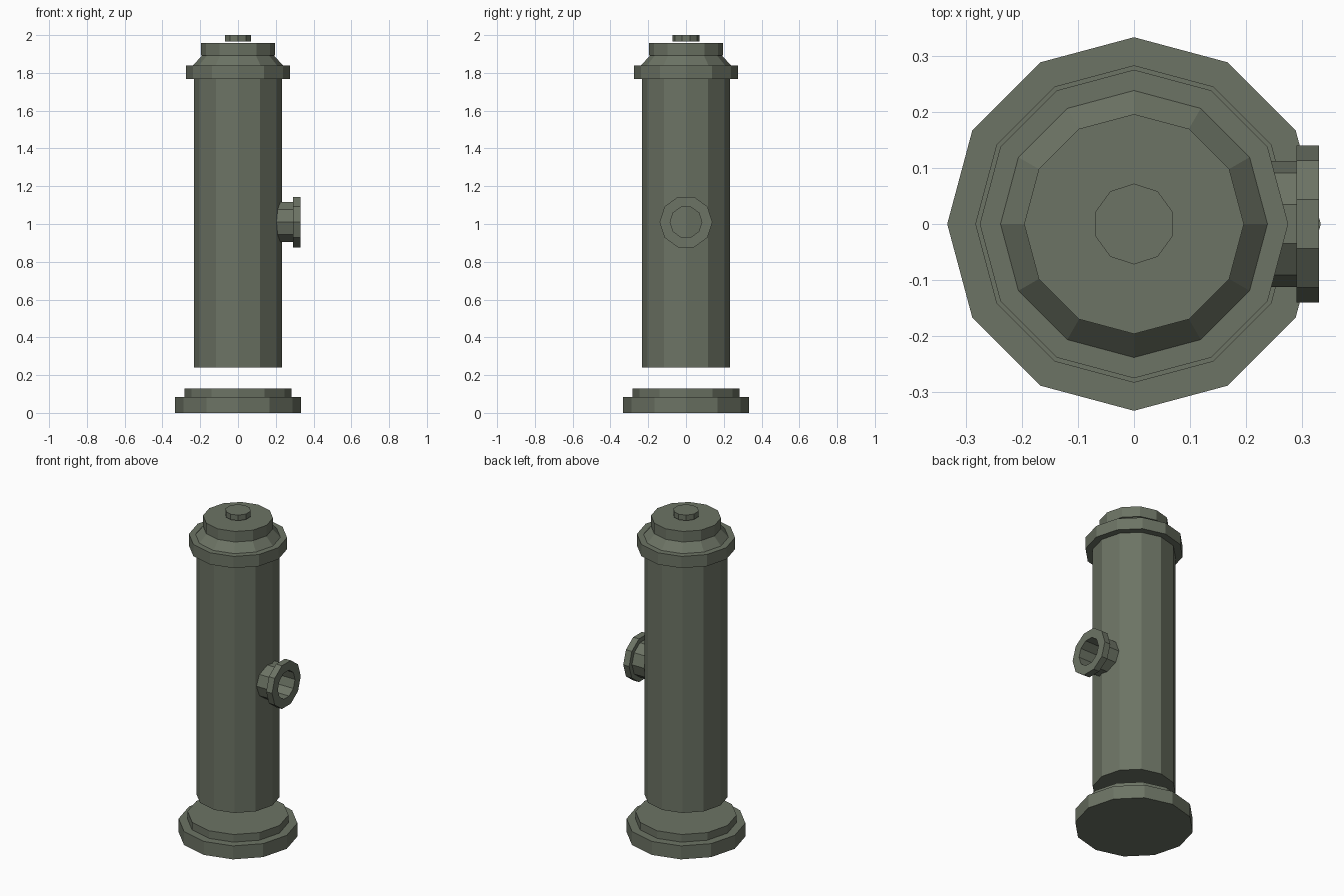
import bpy, bmesh, math
from mathutils import Matrix

if "Cube" in bpy.data.objects:
    bpy.data.objects.remove(bpy.data.objects["Cube"])

mat = bpy.data.materials.new("grey green iron")
mat.diffuse_color = (0.15, 0.172, 0.128, 1)
mat.use_nodes = True
mat.node_tree.nodes["Principled BSDF"].inputs["Base Color"].default_value = mat.diffuse_color


def lathe(name, profile, sides, closed=False, matrix=Matrix()):
    """Spin (radius, height) points round z, corners on the y axis."""
    bm = bmesh.new()
    rings = []
    for r, z in profile:
        rings.append([bm.verts.new((r * math.sin(2 * math.pi * i / sides),
                                    r * math.cos(2 * math.pi * i / sides), z))
                      for i in range(sides)])
    pairs = list(zip(rings, rings[1:]))
    if closed:
        pairs.append((rings[-1], rings[0]))
    else:
        bm.faces.new(rings[0])
        bm.faces.new(rings[-1])
    for a, b in pairs:
        for i in range(sides):
            j = (i + 1) % sides
            bm.faces.new((a[i], a[j], b[j], b[i]))
    bmesh.ops.recalc_face_normals(bm, faces=bm.faces)
    bm.transform(matrix)
    mesh = bpy.data.meshes.new(name)
    bm.to_mesh(mesh)
    bm.free()
    mesh.materials.append(mat)
    obj = bpy.data.objects.new(name, mesh)
    bpy.context.collection.objects.link(obj)
    return obj


# Stepped foot
lathe("base", [(0.333, 0), (0.333, 0.083), (0.283, 0.083), (0.283, 0.13)], 12)
# Main barrel, floating just above the foot
lathe("barrel", [(0.234, 0.24), (0.234, 1.775)], 12)
# Collar and sloped shoulder
lathe("collar", [(0.275, 1.768), (0.275, 1.84), (0.238, 1.84), (0.19, 1.892)], 12)
# Lid and ten-sided nut
lathe("lid", [(0.196, 1.892), (0.196, 1.957)], 12)
lathe("nut", [(0.072, 1.966), (0.072, 2.0)], 10)

# Side outlet: hollow pipe with a flange, pointing to +x
outlet = Matrix.Translation((0, 0, 1.01)) @ Matrix.Rotation(math.pi / 2, 4, 'Y')
lathe("outlet", [(0.112, 0.19), (0.112, 0.29), (0.14, 0.29), (0.14, 0.33),
                 (0.084, 0.33), (0.084, 0.19)], 10, True, outlet)
